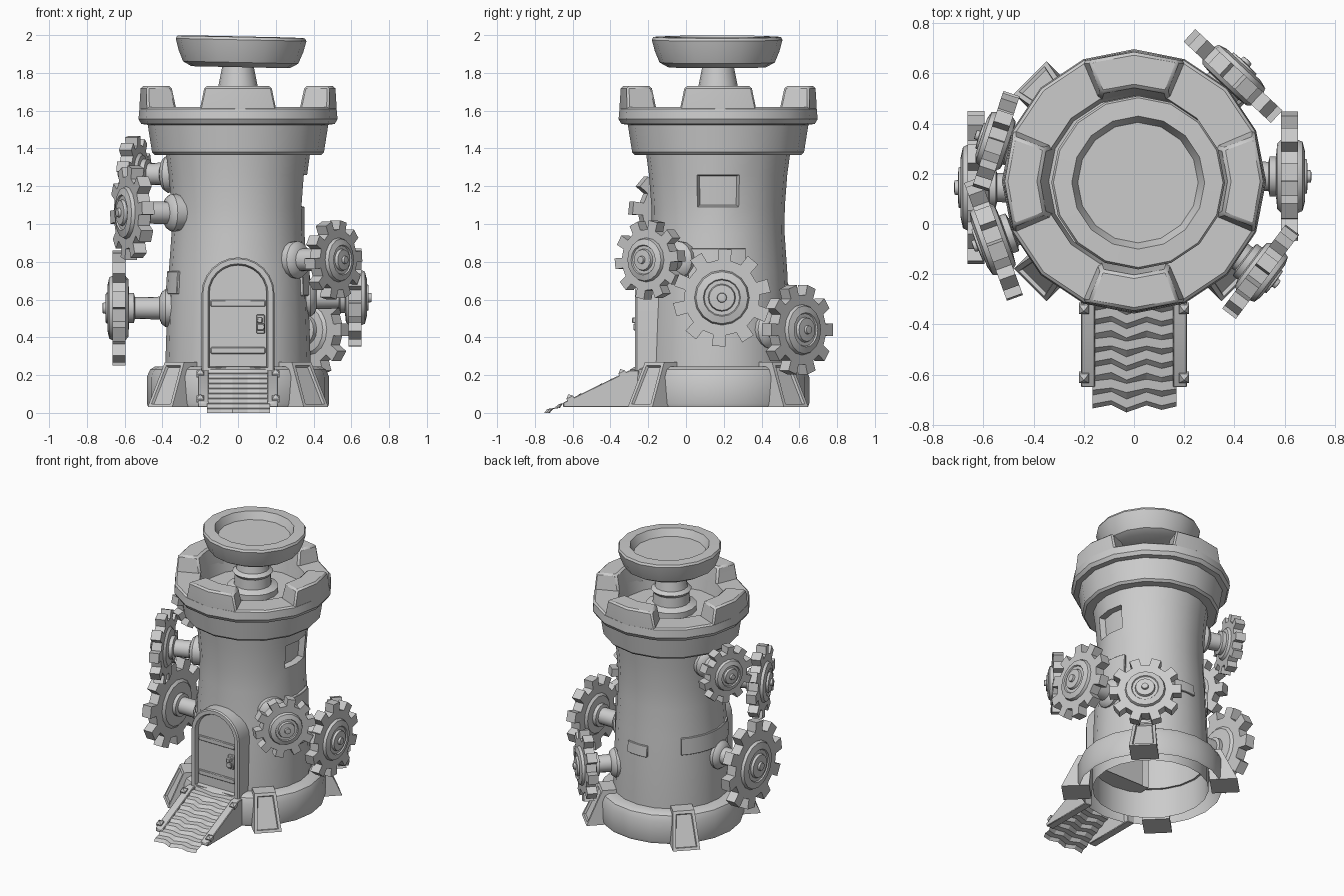
import bpy, bmesh, math
from mathutils import Matrix, Vector

if "Cube" in bpy.data.objects:
    bpy.data.objects.remove(bpy.data.objects["Cube"])

stone = bpy.data.materials.new("plain_grey")
stone.diffuse_color = (0.6, 0.6, 0.6, 1)
stone.use_nodes = True
stone.node_tree.nodes["Principled BSDF"].inputs["Base Color"].default_value = stone.diffuse_color
CY = 0.17                                   # tower axis lies at x = 0, y = CY
AXIS = Matrix.Translation((0, CY, 0))


def polar(r, deg, z):
    a = math.radians(deg)
    return (r * math.cos(a), CY + r * math.sin(a), z)


def finish(bm, name, angle=32, bevel=0, recalc=True):
    bmesh.ops.remove_doubles(bm, verts=bm.verts, dist=1e-5)
    if recalc:
        bmesh.ops.recalc_face_normals(bm, faces=bm.faces)
    me = bpy.data.meshes.new(name)
    bm.to_mesh(me)
    bm.free()
    me.materials.append(stone)
    for p in me.polygons:
        p.use_smooth = True
    me.set_sharp_from_angle(angle=math.radians(angle))
    ob = bpy.data.objects.new(name, me)
    bpy.context.collection.objects.link(ob)
    if bevel:
        m = ob.modifiers.new("soft_edges", 'BEVEL')
        m.width, m.segments, m.limit_method = bevel, 1, 'ANGLE'
        m.angle_limit = math.radians(40)
    return ob


def add_loft(bm, loops, caps=True):
    rows = [[bm.verts.new(p) for p in lp] for lp in loops]
    n = len(rows[0])
    for a, b in zip(rows, rows[1:]):
        for j in range(n):
            k = (j + 1) % n
            bm.faces.new((a[j], a[k], b[k], b[j]))
    if caps:
        bm.faces.new(rows[0][::-1])
        bm.faces.new(rows[-1])


def loft(name, loops, caps=True, **kw):
    bm = bmesh.new()
    add_loft(bm, loops, caps)
    return finish(bm, name, **kw)


def spin_loops(profile, n, mat, turn=0):
    return [[mat @ Vector((max(r, 1e-7) * math.cos(turn + 2 * math.pi * j / n),
                           max(r, 1e-7) * math.sin(turn + 2 * math.pi * j / n), z))
             for j in range(n)] for r, z in profile]


def revolve(name, profile, n=16, mat=AXIS, turn=0, **kw):
    return loft(name, spin_loops(profile, n, mat, turn), False, recalc=False, **kw)


def box(name, c, s, bevel=0.004):
    x, y, z = (v / 2 for v in s)
    return loft(name, [[(c[0] + i * x, c[1] + j * y, c[2] + k * z)
                        for i, j in ((-1, -1), (1, -1), (1, 1), (-1, 1))] for k in (-1, 1)], bevel=bevel)


# Tower wall with a recessed window on the right side
bm = bmesh.new()
add_loft(bm, spin_loops([(0.385, 0.03), (0.385, 0.25), (0.377, 0.5), (0.366, 0.75), (0.352, 0.95),
                         (0.353, 1.09), (0.366, 1.26), (0.385, 1.40)], 20, AXIS), False)
win = [f for f in bm.faces if 1.1 < f.calc_center_median().z < 1.25
       and f.calc_center_median().x > 0.33]
bm.normal_update()
bmesh.ops.inset_region(bm, faces=win, thickness=0.008, depth=-0.04, use_even_offset=True)
finish(bm, "tower_wall", recalc=False)

# Plinth, open underneath
revolve("plinth", [(0.475, 0.03), (0.483, 0.05), (0.483, 0.19), (0.465, 0.23), (0.44, 0.245), (0.37, 0.245)], 20)

# Crown with recessed floor
revolve("crown", [(0.36, 1.365), (0.44, 1.365), (0.455, 1.38), (0.478, 1.525), (0.512, 1.53), (0.527, 1.555),
                  (0.522, 1.61), (0.51, 1.62), (0.355, 1.62), (0.34, 1.53), (0, 1.53)])

# Four battlement blocks
for k, side in enumerate(("right", "back", "left", "front")):
    def ring(half, ro, ri, z):
        return [polar(r, k * 90 + d * half, z) for r, d in
                ((ri, -1), (ro, -1), (ro, 0), (ro, 1), (ri, 1), (ri, 0))]
    loft("battlement_" + side, [ring(24, 0.522, 0.35, 1.58), ring(23, 0.522, 0.355, 1.62),
                                ring(20.5, 0.515, 0.375, 1.73)], bevel=0.012)

# Bowl on its stem
revolve("stem", [(0.17, 1.53), (0.17, 1.57), (0.125, 1.59), (0.12, 1.66), (0.135, 1.68), (0.11, 1.70),
                 (0.1, 1.75), (0.08, 1.85)])
tilt = Matrix.Translation((0.015, 0.165, 1.905)) @ Matrix.Rotation(math.radians(1.2), 4, 'Y')
revolve("bowl", [(0, -0.075), (0.26, -0.075), (0.305, -0.05), (0.33, 0.01), (0.346, 0.07), (0.338, 0.085),
                 (0.265, 0.088), (0.24, 0.035), (0, 0.035)], 16, tilt)

# Sloping buttresses with framed panels
for deg in (45, 135, 225, 315):
    u = Vector((math.cos(math.radians(deg)), math.sin(math.radians(deg)), 0))
    t = Vector((-u.y, u.x, 0))

    def quad(ri, ro, w, z):
        return [Vector((0, CY, z)) + u * r + t * s for r, s in ((ri, -w), (ro, -w), (ro, w), (ri, w))]
    bm = bmesh.new()
    add_loft(bm, [quad(0.40, 0.585, 0.092, 0.03), quad(0.38, 0.475, 0.072, 0.27)])
    bmesh.ops.recalc_face_normals(bm, faces=bm.faces)
    face = max(bm.faces, key=lambda f: f.normal.dot(u))
    bmesh.ops.inset_individual(bm, faces=[face], thickness=0.028, depth=0)
    bmesh.ops.inset_individual(bm, faces=[face], thickness=0.006, depth=-0.014)
    finish(bm, "buttress", recalc=False)

# Raised wall patches
for a0, a1, z0, z1 in ((-25, 23, 0.62, 0.87), (75, 100, 0.60, 0.68), (135, 212, 0.63, 0.75)):
    steps = [a0 + (a1 - a0) * i / 8 for i in range(9)]
    loft("wall_patch", [[polar(r, a, z) for r, z in ((0.34, z0), (0.383, z0), (0.376, z1), (0.34, z1))]
                        for a in steps], bevel=0.003)


# Arched door, frame, straps and handle
def arch(w, z0, y, zs=0.63):
    return [(-w, y, z0)] + [(-w * math.cos(math.pi * i / 12), y, zs + w * math.sin(math.pi * i / 12))
                            for i in range(13)] + [(w, y, z0)]


loft("door_frame", [arch(0.193, 0.22, -0.08), arch(0.193, 0.22, -0.26), arch(0.186, 0.22, -0.27),
                    arch(0.16, 0.24, -0.27), arch(0.152, 0.24, -0.255), arch(0.152, 0.24, -0.2)], False)
loft("door_panel", [arch(0.158, 0.23, -0.1), arch(0.158, 0.23, -0.24)])
for z in (0.33, 0.58):
    box("door_strap", (0, -0.243, z), (0.29, 0.016, 0.035))
box("handle_plate", (0.12, -0.246, 0.47), (0.045, 0.02, 0.1))
box("handle_knob", (0.115, -0.265, 0.49), (0.028, 0.04, 0.03))
box("handle_pull", (0.12, -0.272, 0.455), (0.04, 0.014, 0.035))

# Ramp: side rails with studs, and ragged overlapping planks
for s in (-1, 1):
    loft("ramp_rail", [[(s * x, y, z) for y, z in ((-0.25, 0.03), (-0.65, 0.03), (-0.65, 0.055), (-0.30, 0.225),
                                                   (-0.25, 0.225))] for x in (0.155, 0.212)], bevel=0.004)
    for y, z in ((-0.335, 0.205), (-0.61, 0.072)):
        m = Matrix.Translation((s * 0.2, y, z)) @ Matrix.Rotation(0.45, 4, 'X')
        revolve("rail_stud", [(0.028, -0.01), (0.028, 0.012), (0, 0.03)], 4, m, math.pi / 4, angle=10)
bm = bmesh.new()
xs = [-0.165, -0.09, -0.03, 0.05, 0.11, 0.17]
zig = [0.0, 0.014, -0.016, 0.012, -0.006, 0.008]
rows = []
for i in range(8):                          # back edge then front edge of every plank
    yb, yf = -0.29 - i * 0.056, -0.29 - (i + 1) * 0.056 + 0.02
    for y, lift in ((yb, 0.0), (yf, 0.012)):
        rows.append([bm.verts.new((x, y + (w * (1 if i % 3 else 0.6) if i else 0),
                                   max(0.006, 0.212 - (-0.29 - y) * 0.475 + lift))) for x, w in zip(xs, zig)])
rows.append([bm.verts.new((x, -0.735 + w, 0)) for x, w in zip(xs, zig)])
for a, b in zip(rows, rows[1:]):
    for j in range(len(xs) - 1):
        bm.faces.new((a[j], b[j], b[j + 1], a[j + 1]))
finish(bm, "ramp_planks", angle=12, recalc=False)


# Gears on axles: centre, axis angle, radius, teeth, start angle
def gear(name, c, deg, R, teeth, turn):
    axis = Vector((math.cos(math.radians(deg)), math.sin(math.radians(deg)), 0))
    m = Matrix.Translation(c) @ axis.to_track_quat('Z', 'Y').to_matrix().to_4x4()
    t, outline, p = 0.034, [], 2 * math.pi / teeth
    for i in range(teeth):
        for f, r in ((-0.27, 0.77), (-0.22, 1.0), (0.22, 1.0), (0.27, 0.77)):
            a = turn + p * (i + f)
            outline.append((R * r * math.cos(a), R * r * math.sin(a)))
    loft(name + "_wheel", [[m @ Vector((x, y, z)) for x, y in outline] for z in (-t, t)], angle=25)
    L = math.hypot(c[0], c[1] - CY) - 0.345
    revolve(name + "_axle", [(0, -L - 0.04), (0.095, -L - 0.04), (0.1, -L + 0.04), (0.085, -L + 0.06),
                             (0.06, -L + 0.07), (0.058, -t - 0.05), (0.08, -t - 0.045), (0.08, -t - 0.02),
                             (0.5 * R, -t - 0.015), (0.56 * R, -t), (0.56 * R, t), (0.53 * R, t + 0.018),
                             (0.38 * R, t + 0.028), (0.36 * R, t + 0.02), (0.28 * R, t + 0.02),
                             (0.26 * R, t + 0.036), (0.1 * R, t + 0.038), (0.09 * R, t + 0.052),
                             (0, t + 0.054)], 16, m)


gear("front_right_gear", (0.505, -0.19, 0.81), -37, 0.21, 10, 0.1)
gear("right_gear", (0.62, 0.19, 0.61), 0, 0.26, 10, 0.25)
gear("back_right_gear", (0.395, 0.59, 0.44), 47, 0.24, 10, 0.0)
gear("left_gear", (-0.63, 0.145, 0.555), 180, 0.305, 10, 0.15)
gear("front_left_gear", (-0.56, -0.06, 1.06), 200, 0.25, 10, 0.1)
gear("back_left_gear", (-0.55, 0.33, 1.265), 162, 0.2, 10, 0.2)
